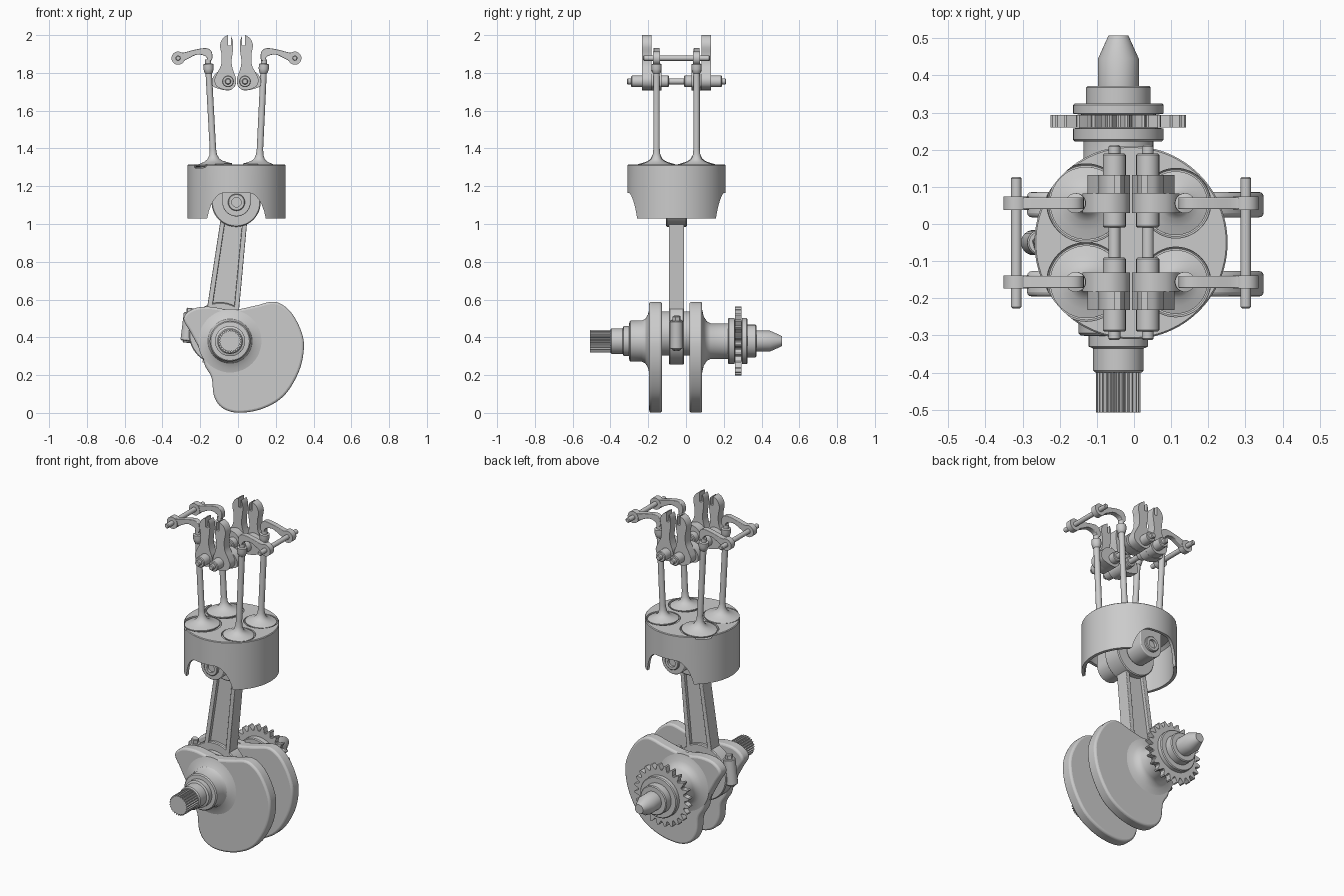
import bpy, bmesh, math
from mathutils import Vector

if "Cube" in bpy.data.objects:
    bpy.data.objects.remove(bpy.data.objects["Cube"])

XC, YC = -0.008, -0.05          # cylinder axis
Y = Vector((0, 1, 0))


def finish(name, bm, bevel=0.0, angle=32):
    bmesh.ops.remove_doubles(bm, verts=bm.verts, dist=1e-5)
    bmesh.ops.recalc_face_normals(bm, faces=bm.faces)
    me = bpy.data.meshes.new(name)
    bm.to_mesh(me)
    bm.free()
    ob = bpy.data.objects.new(name, me)
    bpy.context.collection.objects.link(ob)
    if bevel:
        m = ob.modifiers.new("bevel", 'BEVEL')
        m.width, m.segments = bevel, 3
        m.limit_method, m.angle_limit = 'ANGLE', math.radians(50)
    smooth_shade(ob, angle)
    return ob


def smooth_shade(ob, angle=32):
    bpy.ops.object.select_all(action='DESELECT')
    ob.select_set(True)
    bpy.context.view_layer.objects.active = ob
    bpy.ops.object.shade_smooth_by_angle(angle=math.radians(angle))


def lathe(name, prof, origin=(0, 0, 0), axis=Y, n=48, loop=False):
    """Revolve (radius, height) points about an axis."""
    o, a = Vector(origin), Vector(axis).normalized()
    p = a.orthogonal().normalized()
    q = a.cross(p)
    bm = bmesh.new()
    rings = []
    for r, h in prof:
        rings.append([bm.verts.new(o + a * h + (p * math.cos(t) + q * math.sin(t)) * r)
                      for t in (2 * math.pi * i / n for i in range(n))])
    if loop:
        rings.append(rings[0])
    for A, B in zip(rings, rings[1:]):
        for i in range(n):
            j = (i + 1) % n
            bm.faces.new((A[i], A[j], B[j], B[i]))
    return finish(name, bm)


def rod(name, r, origin, axis, h0, h1, n=24, c=0.004):
    return lathe(name, [(0, h0), (r - c, h0), (r, h0 + c), (r, h1 - c), (r - c, h1), (0, h1)],
                 origin, axis, n)


def prism(name, pts, y0, y1, bevel=0.0):
    """Extrude an x-z outline along y."""
    bm = bmesh.new()
    f = bm.faces.new([bm.verts.new((x, y0, z)) for x, z in pts])
    ext = bmesh.ops.extrude_face_region(bm, geom=[f])
    bmesh.ops.translate(bm, vec=(0, y1 - y0, 0),
                        verts=[v for v in ext['geom'] if isinstance(v, bmesh.types.BMVert)])
    return finish(name, bm, bevel)


def curve(pts, n=5, closed=True):
    """Catmull-Rom smoothing of an outline."""
    P = [Vector(p) for p in pts]
    k, out = len(P), []
    for i in range(k if closed else k - 1):
        g = [P[(i + d) % k] if closed else P[min(max(i + d, 0), k - 1)] for d in (-1, 0, 1, 2)]
        for s in range(n):
            t = s / n
            out.append(0.5 * (2 * g[1] + (g[2] - g[0]) * t + (2 * g[0] - 5 * g[1] + 4 * g[2] - g[3]) * t * t
                              + (3 * g[1] - g[0] - 3 * g[2] + g[3]) * t ** 3))
    return [tuple(v) for v in out] + ([] if closed else [pts[-1]])


def gear(name, c, teeth, radii, y0, y1):
    k = teeth * len(radii)
    prism(name, [(c[0] + radii[i % len(radii)] * math.cos(2 * math.pi * i / k),
                  c[1] + radii[i % len(radii)] * math.sin(2 * math.pi * i / k)) for i in range(k)], y0, y1)


def cut(ob, cutters):
    for c in cutters:
        c.hide_render = True
        m = ob.modifiers.new("cut", 'BOOLEAN')
        m.operation, m.object, m.solver = 'DIFFERENCE', c, 'EXACT'
        bpy.context.view_layer.objects.active = ob
        bpy.ops.object.modifier_apply(modifier=m.name)
        bpy.data.objects.remove(c)
    smooth_shade(ob)


# crankshaft: two counterweighted webs, main journals, pin
web = curve([(-0.153, .562), (-0.053, .546), (.01, .55), (.095, .568), (.195, .588), (.274, .54),
             (.332, .44), (.349, .345), (.322, .218), (.243, .09), (.127, .021), (0, .001),
             (-0.084, .027), (-0.127, .09), (-0.14, .186), (-0.175, .25), (-0.195, .32),
             (-0.25, .425), (-0.288, .5), (-0.24, .55)])
prism("crank_web_front", web, -0.195, -0.127, 0.012)
prism("crank_web_back", web, 0.018, 0.086, 0.012)
CR = (-0.042, 0, 0.38)
lathe("crank_journal_front", [(0, -.40), (.062, -.40), (.068, -.394), (.068, -.335), (.08, -.33), (.08, -.302),
                              (.102, -.30), (.108, -.294), (.108, -.235), (.118, -.215), (.14, -.202),
                              (.17, -.194), (.17, -.15), (0, -.15)], CR)
gear("crank_spline", (CR[0], CR[2]), 26, [.053, .053, .06, .06], -0.507, -0.39)
lathe("crank_journal_back", [(0, .05), (.17, .05), (.17, .085), (.13, .094), (.105, .11), (.094, .13), (.094, .222),
                             (.117, .222), (.122, .227), (.122, .257), (.1, .26), (.1, .294), (.122, .297),
                             (.122, .32), (.117, .325), (.087, .325), (.087, .367), (.082, .372), (.055, .372),
                             (.055, .445), (.027, .507), (0, .507)], CR)
gear("timing_sprocket", (CR[0], CR[2]), 24, [.152, .154, .166, .18, .184, .18, .166, .154], 0.26, 0.294)

# connecting rod
B, S = Vector((-0.095, .42)), Vector((-0.01, 1.115))
u = (S - B).normalized()
p = Vector((u.y, -u.x))


def loc(a, b):
    return tuple(B + p * a + u * b)


def loc3(a, b, y=YC):
    x, z = loc(a, b)
    return (x, y, z)


rod("crank_pin", .117, loc3(0, 0, 0), Y, -0.14, 0.03, 48)
lathe("rod_big_end", [(.115, -.04), (.16, -.04), (.165, -.035), (.165, .035), (.16, .04), (.115, .04)],
      loc3(0, 0), Y, 56, True)
lathe("rod_small_end", [(.04, -.055), (.125, -.055), (.13, -.05), (.13, .05), (.125, .055), (.04, .055)],
      loc3(0, (S - B).length), Y, 48, True)
for s, side in ((-1, "left"), (1, "right")):
    prism("rod_flange_" + side, [loc(s * .085, .12), loc(s * .058, .12), loc(s * .045, .62), loc(s * .07, .62)],
          YC - .04, YC + .04, .004)
    rod("rod_cap_boss_" + side, .034, loc3(s * .17, 0), (u.x, 0, u.y), -0.06, 0.09)
    rod("rod_bolt_" + side, .022, loc3(s * .17, 0), (u.x, 0, u.y), -0.07, 0.115, 6)
prism("rod_web", [loc(-.06, .1), loc(.06, .1), loc(.05, .62), loc(-.05, .62)], YC - .02, YC + .02)

# valve layout: (side, head distance, tip distance, head radius)
valves = [(-1, .12, .15, .098), (1, .12, .146, .086)]

# piston: hollow cup, arched skirt, valve pockets
piston = lathe("piston", [(0, 1.315), (.256, 1.315), (.26, 1.311), (.26, 1.03), (.242, 1.03), (.242, 1.25),
                          (.225, 1.265), (0, 1.265)], (XC, YC, 0), (0, 0, 1), 96)
half = [(.17, .95), (.155, 1.03), (.147, 1.065), (.135, 1.1), (.12, 1.128), (.1, 1.15), (.085, 1.16), (.068, 1.165)]
cutters = [prism("arch_cutter", [(XC + d, z) for d, z in half] + [(XC - d, z) for d, z in half[::-1]], -1, 1)]
for s, d0, d1, r in valves:
    for e in (-1, 1):
        cutters.append(rod("pocket_cutter", r + .008, (XC + s * d0, YC + e * .106, 1.30),
                           (s * (d1 - d0), 0, .55), 0, .15, 48))
cut(piston, cutters)
for e, side in ((-1, "front"), (1, "back")):
    a, b = sorted((YC + e * .065, YC + e * .185))
    arc = [(XC + .075 * math.cos(t), 1.115 + .075 * math.sin(t))
           for t in (math.pi + math.pi * i / 16 for i in range(17))]
    prism("pin_boss_" + side, arc + [(XC + .075, 1.27), (XC - .075, 1.27)], a, b, .005)
lathe("piston_pin", [(.025, -.2), (.041, -.2), (.045, -.196), (.045, .196), (.041, .2), (.025, .2)],
      (XC, YC, 1.115), Y, 32, True)

# valves, rocker fingers and cams, mirrored left/right and front/back
finger = curve([(.315, 1.903), (.277, 1.908), (.219, 1.923), (.161, 1.931), (.132, 1.913), (.129, 1.872),
                (.15, 1.862), (.163, 1.887), (.208, 1.897), (.262, 1.872), (.305, 1.853)])
tall = curve([(.028, 1.992), (.019, 1.968), (.018, 1.926), (.026, 1.86), (.018, 1.815), (.003, 1.77), (.010, 1.728),
              (.045, 1.708), (.1, 1.725), (.117, 1.76), (.103, 1.798), (.082, 1.841), (.079, 1.894), (.087, 1.947),
              (.071, 1.984), (.045, 2.0)], 5, False) + [(.045, 1.945), (.028, 1.945)]
low = curve([(.13, 1.745), (.115, 1.723), (.045, 1.707), (.01, 1.727), (.003, 1.765), (.018, 1.8), (.055, 1.818),
             (.1, 1.805), (.125, 1.775)])
for s, d0, d1, r in valves:
    side = "left_" if s < 0 else "right_"

    def flip(pts):
        return [(XC + s * d, z) for d, z in pts]

    rod(side + "camshaft", .016, (XC + s * .045, YC, 1.755), Y, -.262, .262)
    rod(side + "finger_shaft", .014, (XC + s * .309, YC, 1.878), Y, -.177, .177)
    for e in (-1, 1):
        tag = side + ("front_" if e < 0 else "back_")
        yv = YC + e * .106
        lathe(tag + "valve", [(0, 0), (r - .004, 0), (r, .004), (r, .009), (r * .75, .016), (r * .5, .025),
                              (r * .32, .038), (.02, .06), (.017, .09), (.017, .49), (.022, .495), (.027, .515),
                              (.027, .54), (.016, .543), (.016, .565), (0, .565)],
              (XC + s * d0, yv, 1.307), (s * (d1 - d0), 0, .55), 36)
        prism(tag + "finger", flip(finger), yv - .016, yv + .016, .003)
        lathe(tag + "finger_eye", [(.013, -.018), (.035, -.018), (.035, .018), (.013, .018)],
              (XC + s * .309, yv, 1.878), Y, 28, True)
        for nm, pts, a, b in (("cam_tall", tall, .132, .182), ("cam_low", low, .08, .132)):
            y0, y1 = sorted((YC + e * a, YC + e * b))
            prism(tag + nm, flip(pts), y0, y1)
        h = sorted((e * .04, e * .24))
        rod(tag + "cam_bush", .031, (XC + s * .045, YC, 1.755), Y, h[0], h[1])
